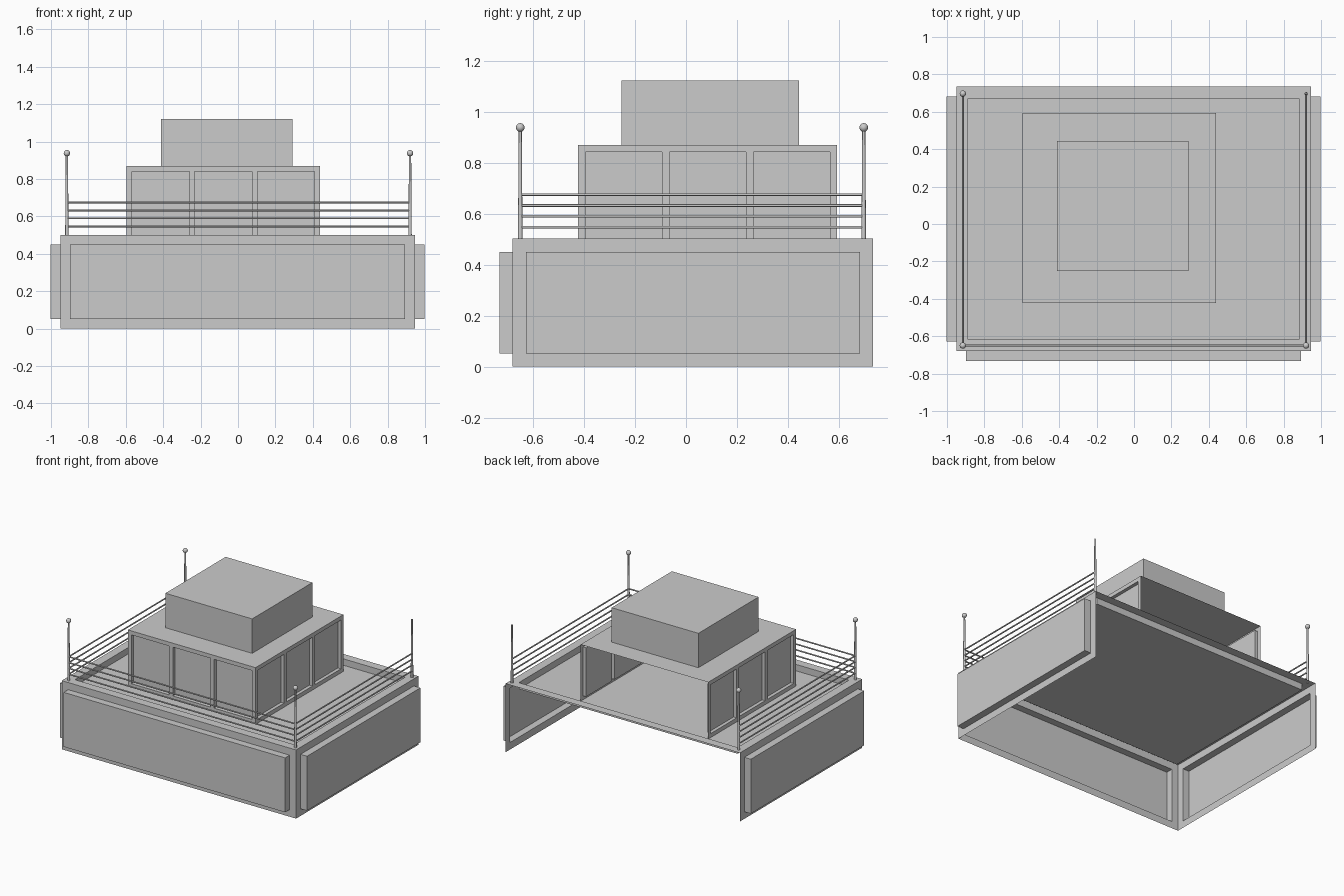
import bpy, bmesh
from mathutils import Vector

if "Cube" in bpy.data.objects:
    bpy.data.objects.remove(bpy.data.objects["Cube"])


def make_object(name, bm):
    mesh = bpy.data.meshes.new(name)
    bm.to_mesh(mesh)
    bm.free()
    ob = bpy.data.objects.new(name, mesh)
    bpy.context.collection.objects.link(ob)
    return ob


def sheet(bm, origin, u_dir, v_dir, us, vs, depth):
    """Single-skin grid; every odd cell is pushed along the normal by depth."""
    o, u, v = Vector(origin), Vector(u_dir), Vector(v_dir)
    rows = [[bm.verts.new(o + u * a + v * b) for a in us] for b in vs]
    cells = []
    for j in range(len(vs) - 1):
        for i in range(len(us) - 1):
            f = bm.faces.new((rows[j][i], rows[j][i + 1], rows[j + 1][i + 1], rows[j + 1][i]))
            if i % 2 and j % 2:
                cells.append(f)
    bm.normal_update()
    n = u.cross(v)
    for f in cells:
        ring = list(f.verts)
        new = [bm.verts.new(p.co + n * depth) for p in ring]
        for k in range(4):
            m = (k + 1) % 4
            bm.faces.new((ring[k], ring[m], new[m], new[k]))
        bm.faces.new(new)
        bm.faces.remove(f)


def splits(length, count, border, gap):
    """Breakpoints for count panels with a border and gaps between."""
    w = (length - 2 * border - gap * (count - 1)) / count
    pts = [0]
    for i in range(count):
        a = border + i * (w + gap)
        pts += [a, a + w]
    return pts + [length]


def three_walls(name, x0, x1, y0, y1, z0, height, count, border, gap, depth):
    """Left, front and right walls; the back stays open."""
    bm = bmesh.new()
    vs = splits(height, 1, border, 0)
    for start, d, length in (((x0, y1, z0), (0, -1, 0), y1 - y0),
                             ((x0, y0, z0), (1, 0, 0), x1 - x0),
                             ((x1, y0, z0), (0, 1, 0), y1 - y0)):
        sheet(bm, start, d, (0, 0, 1), splits(length, count, border, gap), vs, depth)
    bmesh.ops.remove_doubles(bm, verts=bm.verts, dist=1e-5)
    return make_object(name, bm)


def rod(name, a, b, r1, r2):
    a, b = Vector(a), Vector(b)
    bpy.ops.mesh.primitive_cone_add(vertices=12, radius1=r1, radius2=r2,
                                    depth=(b - a).length, location=(a + b) / 2)
    ob = bpy.context.object
    ob.rotation_euler = (b - a).to_track_quat('Z', 'Y').to_euler()
    ob.name = name
    bpy.ops.object.shade_smooth_by_angle()


# Lower storey: raised hollow panels
X0, X1, Y0, Y1 = -0.95, 0.946, -0.68, 0.734
three_walls("lower_walls", X0, X1, Y0, Y1, 0, 0.502, 1, 0.052, 0, 0.052)

# Sunken deck with a rim
FLOOR = 0.455
bm = bmesh.new()
sheet(bm, (X0, Y0, 0.502), (1, 0, 0), (0, 1, 0),
      splits(X1 - X0, 1, 0.063, 0), splits(Y1 - Y0, 1, 0.063, 0), FLOOR - 0.502)
make_object("deck", bm)

# Cabin walls with recessed panels
HX0, HX1, HY0, HY1, ROOF = -0.595, 0.438, -0.423, 0.593, 0.87
three_walls("cabin_walls", HX0, HX1, HY0, HY1, FLOOR, ROOF - FLOOR, 3, 0.029, 0.029, -0.025)

# Cabin roof
bm = bmesh.new()
bm.faces.new([bm.verts.new((x, y, ROOF)) for x, y in
              ((HX0, HY0), (HX1, HY0), (HX1, HY1), (HX0, HY1))])
make_object("cabin_roof", bm)

# Upper block, open underneath
bpy.ops.mesh.primitive_cube_add(size=1, location=(-0.06, 0.096, 0.996))
top = bpy.context.object
top.name = "upper_block"
top.scale = (0.702, 0.696, 0.252)
bm = bmesh.new()
bm.from_mesh(top.data)
bmesh.ops.delete(bm, geom=[f for f in bm.faces if f.normal.z < -0.5], context='FACES_ONLY')
bm.to_mesh(top.data)
bm.free()

# Corner posts; the back right one has no knob
PX0, PX1, PY0, PY1 = -0.915, 0.92, -0.65, 0.697
corners = [(PX0, PY1), (PX0, PY0), (PX1, PY0), (PX1, PY1)]
for i, (x, y) in enumerate(corners):
    rod(f"post_{i}", (x, y, 0.50), (x, y, 0.925), 0.009, 0.006)
    if i < 3:
        bpy.ops.mesh.primitive_uv_sphere_add(segments=16, ring_count=10, radius=0.017,
                                             location=(x, y, 0.938))
        bpy.context.object.name = f"post_knob_{i}"
        bpy.ops.object.shade_smooth_by_angle()

# Rails on left, front and right
for j, z in enumerate((0.547, 0.59, 0.632, 0.675)):
    for i in range(3):
        rod(f"rail_{i}_{j}", (*corners[i], z), (*corners[i + 1], z), 0.005, 0.005)
